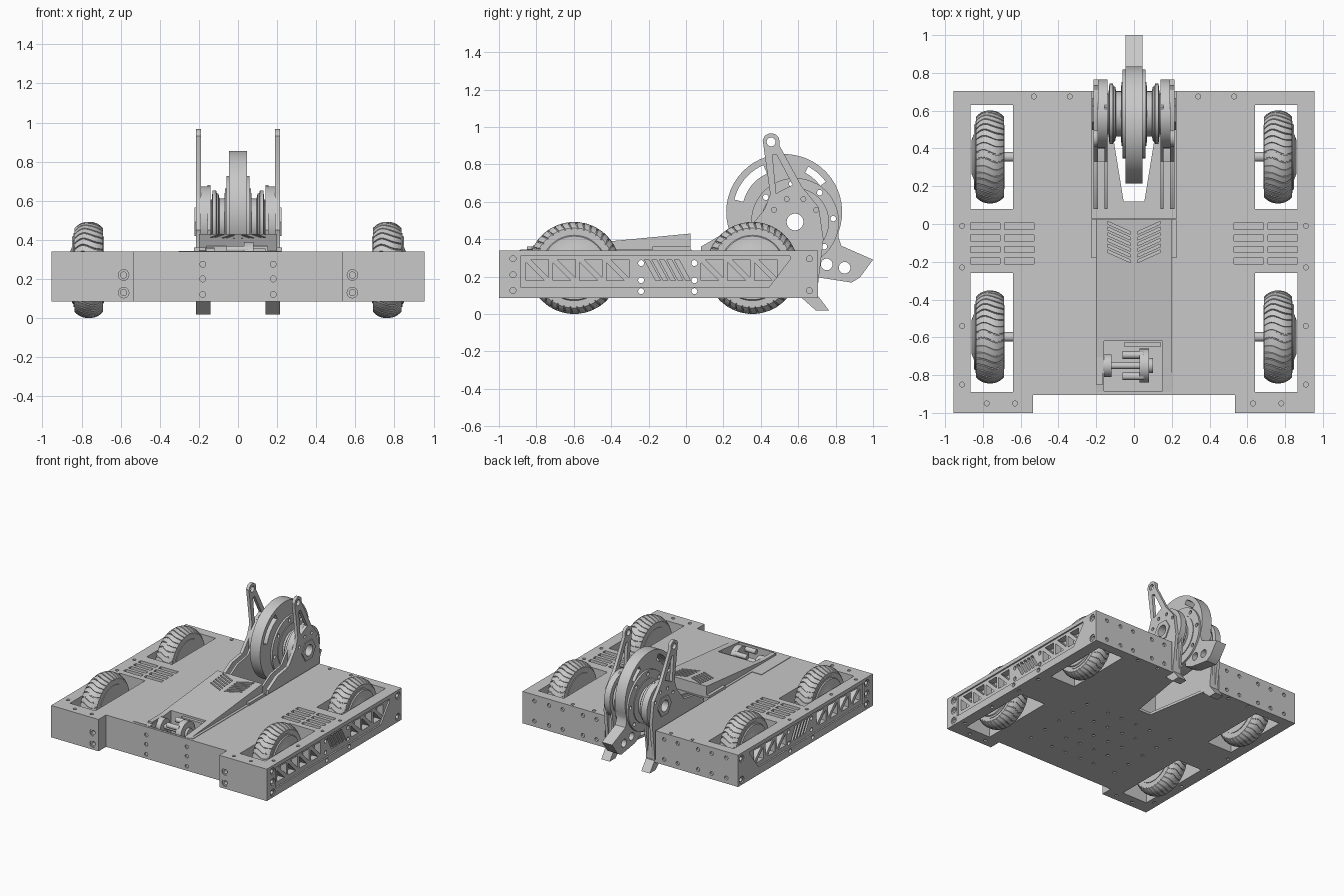
import bpy, bmesh, math

cube = bpy.data.objects.get("Cube")
if cube:
    bpy.data.objects.remove(cube, do_unlink=True)

GREY = (0.58, 0.58, 0.58, 1)
metal = bpy.data.materials.new("plain_grey")
metal.use_nodes = True
metal.diffuse_color = GREY
metal.node_tree.nodes["Principled BSDF"].inputs["Base Color"].default_value = GREY
parts = []


def place(u, v, w, axis):
    return {"x": (w, u, v), "y": (u, w, v), "z": (u, v, w)}[axis]


def add_prism(bm, pts, a, b, axis):
    lo = [bm.verts.new(place(u, v, a, axis)) for u, v in pts]
    hi = [bm.verts.new(place(u, v, b, axis)) for u, v in pts]
    bm.faces.new(lo[::-1])
    bm.faces.new(hi)
    for i in range(len(pts)):
        j = (i + 1) % len(pts)
        bm.faces.new((lo[i], lo[j], hi[j], hi[i]))


def make(name, bm):
    bmesh.ops.recalc_face_normals(bm, faces=bm.faces)
    mesh = bpy.data.meshes.new(name)
    bm.to_mesh(mesh)
    bm.free()
    mesh.materials.append(metal)
    obj = bpy.data.objects.new(name, mesh)
    bpy.context.collection.objects.link(obj)
    parts.append(obj)
    return obj


def prism(name, pts, a, b, axis):
    bm = bmesh.new()
    add_prism(bm, pts, a, b, axis)
    return make(name, bm)


def lathe(name, profile, cy, cz, closed=False, n=48):
    """Turn (x, radius) points around an axis along x."""
    bm = bmesh.new()
    rings = [[bm.verts.new((x, cy + r * math.cos(i * math.tau / n), cz + r * math.sin(i * math.tau / n)))
              for i in range(n)] for x, r in profile]
    pairs = list(zip(rings, rings[1:])) + ([(rings[-1], rings[0])] if closed else [])
    for p, q in pairs:
        for i in range(n):
            j = (i + 1) % n
            bm.faces.new((p[i], p[j], q[j], q[i]))
    if not closed:
        bm.faces.new(rings[0])
        bm.faces.new(rings[-1])
    return make(name, bm)


def cut(obj, specs):
    """Subtract a list of prisms and bake the result."""
    bm = bmesh.new()
    for s in specs:
        add_prism(bm, *s)
    cutter = make("cutter", bm)
    cutter.hide_render = True
    mod = obj.modifiers.new("cut", "BOOLEAN")
    mod.operation, mod.solver, mod.object = "DIFFERENCE", "EXACT", cutter
    mod.use_self = True
    graph = bpy.context.evaluated_depsgraph_get()
    graph.update()
    baked = bpy.data.meshes.new_from_object(obj.evaluated_get(graph))
    obj.modifiers.clear()
    obj.data = baked
    parts.remove(cutter)
    bpy.data.objects.remove(cutter, do_unlink=True)


def rect(u0, u1, v0, v1):
    return [(u0, v0), (u1, v0), (u1, v1), (u0, v1)]


def circ(u, v, r, n=16):
    return [(u + r * math.cos(i * math.tau / n), v + r * math.sin(i * math.tau / n)) for i in range(n)]


def arc(u, v, r, a0, a1, n=10):
    angles = [math.radians(a0 + (a1 - a0) * i / n) for i in range(n + 1)]
    return [(u + r * math.cos(a), v + r * math.sin(a)) for a in angles]


# Chassis block with stepped front and tapered rear notch
half = [(0.055, 0.12), (0.15, 0.705), (0.955, 0.705), (0.955, -1), (0.535, -1), (0.535, -0.905)]
chassis = prism("chassis", half + [(-x, y) for x, y in reversed(half)], 0.085, 0.34, "z")
BAY = (rect(-0.16, 0.15, -0.885, -0.62), 0.15, 0.6, "z")
openings = [(rect(-0.225, 0.225, 0.03, 0.8), 0.105, 0.5, "z"), BAY]
details = []
panel = [(-0.885, 0.145), (0.445, 0.145), (0.555, 0.29), (0.555, 0.31), (-0.885, 0.31)]
for s in (-1, 1):
    # Wheel wells and recessed side panels
    for y0, y1 in ((0.08, 0.63), (-0.89, -0.26)):
        openings.append((rect(s * 0.64, s * 0.865, y0, y1), 0, 0.5, "z"))
    openings.append((panel, s * 0.943, s * 1.1, "x"))
    # Truss windows
    for start, count in ((-0.865, 4), (0.07, 3)):
        for k in range(count):
            y = start + 0.143 * k
            details.append(([(y + 0.01, 0.18), (y + 0.01, 0.275), (y + 0.105, 0.18)], s * 0.89, s * 1.1, "x"))
            details.append(([(y + 0.035, 0.29), (y + 0.13, 0.29), (y + 0.13, 0.195)], s * 0.89, s * 1.1, "x"))
    for k in range(5):
        y = -0.222 + 0.04 * k
        details.append(([(y, 0.29), (y + 0.025, 0.29), (y + 0.085, 0.18), (y + 0.06, 0.18)], s * 0.89, s * 1.1, "x"))
    # Bolt holes: counterbore first, then the bore
    for y, z in ((-0.925, 0.295), (-0.925, 0.21), (-0.925, 0.125), (0.66, 0.295), (0.66, 0.125)):
        openings.append((circ(y, z, 0.028), s * 0.947, s * 1.1, "x"))
        details.append((circ(y, z, 0.016), s * 0.92, s * 1.1, "x"))
    for z in (0.13, 0.22):
        openings.append((circ(s * 0.585, z, 0.027), -1.1, -0.992, "y"))
        details.append((circ(s * 0.585, z, 0.016), -1.1, -0.96, "y"))
    for z in (0.12, 0.2, 0.275):
        details.append((circ(s * 0.18, z, 0.015), -1.1, -0.895, "y"))
    for x in (0.3, 0.42, 0.6, 0.72, 0.85):
        for z in (0.13, 0.29):
            details.append((circ(s * x, z, 0.015), 0.69, 0.8, "y"))
    # Deck screws and cooling slots
    for x, y in ((0.91, -0.01), (0.91, -0.23), (0.91, -0.54), (0.91, -0.85),
                 (0.78, -0.95), (0.63, -0.95), (0.34, 0.675), (0.53, 0.675)):
        details.append((circ(s * x, y, 0.013), 0.325, 0.5, "z"))
        details.append((circ(s * x, y, 0.013), 0, 0.095, "z"))
    for x in (0.53, 0.71):
        for k in range(4):
            y = -0.03 - 0.061 * k
            details.append((rect(s * x, s * (x + 0.155), y, y + 0.034), 0.3, 0.5, "z"))
    # Underside screws
    for x in (0.07, 0.2, 0.4):
        for k in range(5):
            details.append((circ(s * x, -0.7 + 0.16 * k, 0.012, 10), 0, 0.095, "z"))
for y in (-0.24, 0.045):
    for z in (0.122, 0.18, 0.272):
        details.append((circ(y, z, 0.016), -1.1, 1.1, "x"))
cut(chassis, openings)
cut(chassis, details)

# Sloping centre cover with chevron vents
cover = prism("sloping_cover", [(-0.89, 0.3), (-0.89, 0.342), (0.025, 0.43), (0.025, 0.3)], -0.2, 0.2, "x")
vents = [BAY]
for s in (-1, 1):
    for k in range(6):
        y = -0.035 - 0.03 * k
        vents.append(([(s * 0.018, y - 0.02), (s * 0.14, y + 0.035), (s * 0.14, y + 0.049), (s * 0.018, y - 0.006)],
                      0.37, 0.5, "z"))
cut(cover, vents)
prism("access_plate", rect(-0.305, -0.2, -0.885, -0.52), 0.33, 0.344, "z")

# Motor assembly in the front bay
MY, MZ = -0.75, 0.3
lathe("drive_shaft", [(-0.25, 0.03), (-0.2, 0.03), (-0.2, 0.06), (-0.12, 0.06), (-0.12, 0.018), (0.1, 0.018)],
      MY, MZ, n=24)
prism("motor_flange", rect(MY - 0.1, MY + 0.1, 0.22, 0.36), -0.2, -0.165, "x")
lathe("gear_disc", [(0.03, 0.09), (0.08, 0.09), (0.08, 0.04), (0.1, 0.04)], MY, MZ, n=32)
for i in range(4):
    a = math.pi / 4 + i * math.pi / 2
    lathe("standoff_rod", [(-0.06, 0.02), (0.05, 0.02)], MY + 0.08 * math.cos(a), MZ + 0.07 * math.sin(a), n=16)
prism("rear_mount", rect(-0.05, 0.14, 0.16, 0.355), -0.65, -0.625, "y")


# Wheels with wavy grooved tyres
def tyre(name, cx, cy, cz):
    bm = bmesh.new()
    lugs, rows = 38, 12
    columns = [(0, 0), (0.8, 0), (0.83, 1), (0.97, 1)]
    rings = []
    for k in range(-1, rows + 2):
        t = max(-1, min(1, 2 * k / rows - 1))
        side = k < 0 or k > rows
        r = 0.12 if side else 0.246 - 0.032 * abs(t) ** 2.5
        ring = []
        for i in range(lugs):
            for f, groove in columns:
                a = (i + f) * math.tau / lugs + 0.05 * math.sin(3 * t)
                rr = r - (0 if side else 0.007 * groove)
                ring.append(bm.verts.new((cx + 0.073 * t, cy + rr * math.cos(a), cz + rr * math.sin(a))))
        rings.append(ring)
    for p, q in zip(rings, rings[1:]):
        for i in range(len(p)):
            j = (i + 1) % len(p)
            bm.faces.new((p[i], p[j], q[j], q[i]))
    return make(name, bm)


for s in (-1, 1):
    for y in (0.355, -0.598):
        tyre("tyre", s * 0.7625, y, 0.246)
        lathe("wheel_hub", [(s * x, r) for x, r in ((0.635, 0.025), (0.685, 0.025), (0.685, 0.17), (0.84, 0.19),
              (0.84, 0.175), (0.848, 0.17), (0.848, 0.12), (0.86, 0.09), (0.86, 0.04))], y, 0.246)

# Spinning disc with hooked striking tail
HY, HZ, BORE = 0.583, 0.492, 0.045
DY, DZ = 0.525, 0.545
tail = [(0.64, 0.23), (0.71, 0.195), (0.885, 0.168), (0.93, 0.195), (1.0, 0.29), (0.83, 0.365), (0.815, 0.41)]
disc = prism("spinning_disc", arc(DY, DZ, 0.31, -20, 292, 44) + tail, -0.045, 0.045, "x")
bolts = [(circ(HY + 0.205 * math.cos(a), HZ + 0.205 * math.sin(a), 0.015), -1, 1, "x")
         for a in [math.radians(95 + 45 * i) for i in range(8)]]
bore = (circ(HY, HZ, BORE, 24), -1, 1, "x")
cut(disc, bolts + [bore] + [(circ(y, z, 0.031, 24), -1, 1, "x") for y, z in ((0.752, 0.265), (0.848, 0.247))]
    + [(arc(DY, DZ, r, a0, a1) + arc(DY, DZ, 0.275, a1, a0), -1, 1, "x")
       for r, a0, a1 in ((0.225, 114, 166), (0.238, 36, 62))])

for s in (-1, 1):
    # Bolted flange, grooved pulley and bearing housing
    flange = lathe("disc_flange", [(s * x, r) for x, r in ((0.044, BORE), (0.044, 0.235), (0.06, 0.235), (0.06, BORE))],
                   HY, HZ, True)
    cut(flange, bolts)
    lathe("pulley", [(s * x, r) for x, r in ((0.058, BORE), (0.058, 0.17), (0.066, 0.17), (0.07, 0.12), (0.095, 0.12),
          (0.1, 0.145), (0.108, 0.145), (0.112, 0.16), (0.13, 0.16), (0.135, 0.11), (0.142, 0.11), (0.142, BORE))],
          HY, HZ, True)
    lathe("bearing_housing", [(s * x, r) for x, r in ((0.14, BORE), (0.14, 0.182), (0.19, 0.182), (0.19, BORE))],
          HY, HZ, True)
    nut = prism("hub_nut", circ(HY, HZ, 0.085, 6), s * 0.18, s * 0.222, "x")
    cut(nut, [bore])
    # Support plates, the outer one rising into an open fork
    lower = [(0.7, 0.11), (0.08, 0.11), (0.08, 0.36), (0.2, 0.43), (0.33, 0.45), (0.42, 0.56)]
    upper = [(0.62, 0.68), (0.71, 0.57), (0.735, 0.4)]
    fork = [(0.45, 0.64), (0.41, 0.93)] + arc(0.455, 0.92, 0.046, 140, 20, 8) + [(0.5, 0.9)]
    inner = prism("inner_support", lower + [(0.45, 0.6)] + upper, s * 0.14, s * 0.156, "x")
    outer = prism("outer_support", lower + fork + upper, s * 0.19, s * 0.215, "x")
    ring = [(circ(HY + 0.13 * math.cos(a), HZ + 0.13 * math.sin(a), 0.013), s * 0.2, s * 0.3, "x")
            for a in [math.radians(30 + 40 * i) for i in range(4)]]
    cut(inner, [bore])
    cut(outer, ring + [bore, (circ(0.455, 0.92, 0.024), -1, 1, "x"),
                       ([(0.462, 0.85), (0.482, 0.645), (0.57, 0.69), (0.485, 0.85)], -1, 1, "x")])
    # Base block, rear foot and cover tab
    prism("support_base", [(0.33, 0.1), (0.33, 0.4), (0.45, 0.42), (0.7, 0.36), (0.7, 0.1)], s * 0.15, s * 0.195, "x")
    prism("rear_foot", [(0.58, 0.12), (0.695, 0.018), (0.765, 0.018), (0.703, 0.1), (0.703, 0.2)],
          s * 0.14, s * 0.215, "x")
    prism("cover_tab", rect(-0.18, 0.025, 0.32, 0.36), s * 0.195, s * 0.225, "x")
    prism("side_strip", rect(s * 0.195, s * 0.22, -0.885, 0.03), 0.33, 0.344, "z")

# Smooth round parts while keeping hard edges
bpy.ops.object.select_all(action="DESELECT")
for obj in parts:
    obj.select_set(True)
bpy.context.view_layer.objects.active = chassis
bpy.ops.object.shade_smooth_by_angle(angle=math.radians(30))
